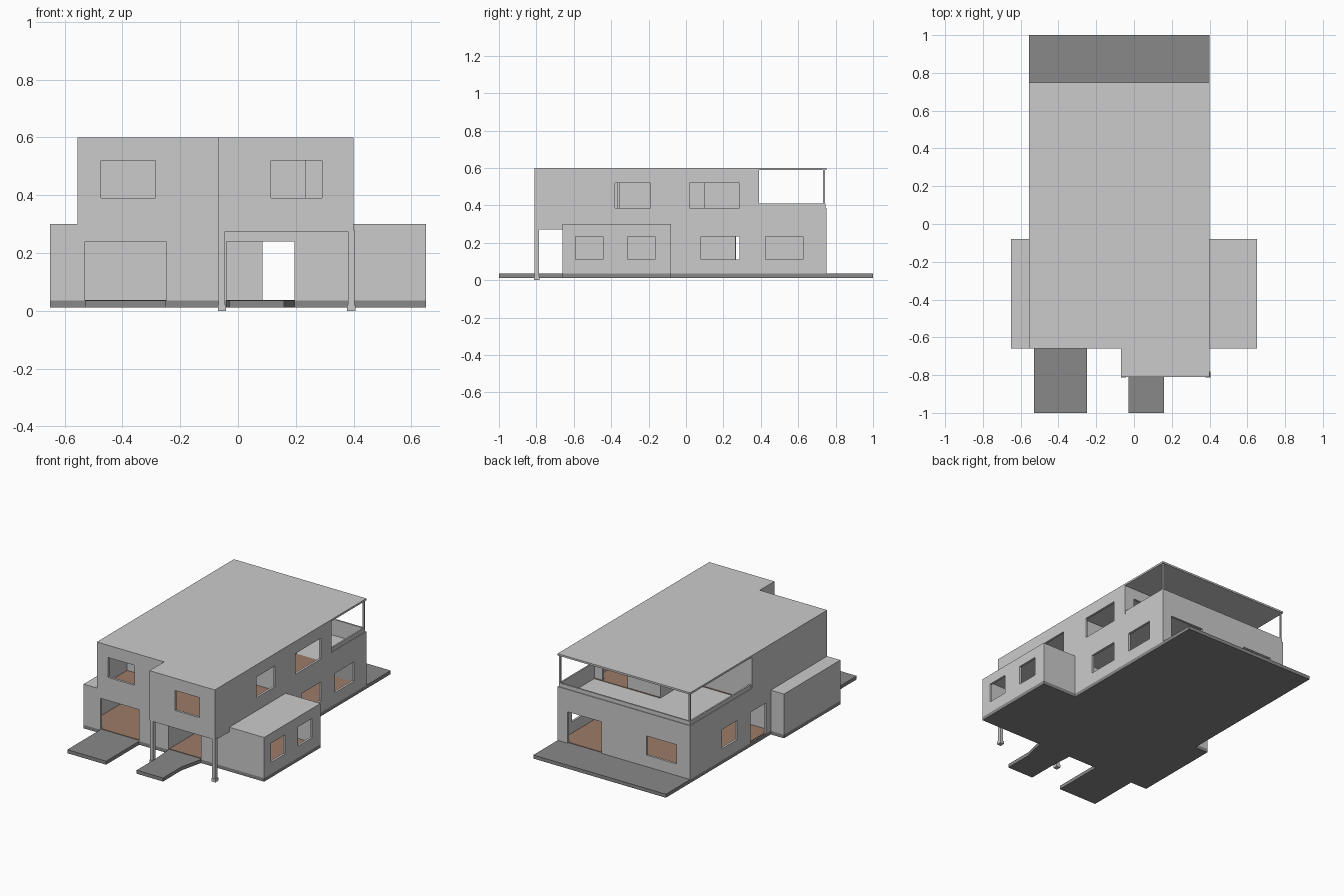
import bpy, bmesh
from mathutils import Vector

if "Cube" in bpy.data.objects:
    bpy.data.objects.remove(bpy.data.objects["Cube"])

T = 0.015                       # wall thickness
G, W, U, R = 0.035, 0.30, 0.305, 0.60   # ground floor, wing top, upper floor, roof top


def material(name, col):
    m = bpy.data.materials.new(name)
    m.diffuse_color = (*col, 1)
    m.use_nodes = True
    m.node_tree.nodes["Principled BSDF"].inputs["Base Color"].default_value = m.diffuse_color
    return m


DARK = material("dark_paving", (0.25, 0.25, 0.25))
BROWN = material("brown_floor", (0.33, 0.2, 0.14))


def finish(name, bm, mat=None):
    bmesh.ops.recalc_face_normals(bm, faces=bm.faces)
    me = bpy.data.meshes.new(name)
    bm.to_mesh(me)
    bm.free()
    ob = bpy.data.objects.new(name, me)
    bpy.context.collection.objects.link(ob)
    if mat:
        me.materials.append(mat)
    return ob


def extrude(bm, vec):
    r = bmesh.ops.extrude_face_region(bm, geom=bm.faces[:])
    vs = [g for g in r["geom"] if isinstance(g, bmesh.types.BMVert)]
    bmesh.ops.translate(bm, verts=vs, vec=vec)


def slab(name, pts, z0, z1, mat=None):
    """Flat plan outline raised from z0 to z1."""
    bm = bmesh.new()
    bm.faces.new([bm.verts.new((x, y, z0)) for x, y in pts])
    extrude(bm, Vector((0, 0, z1 - z0)))
    return finish(name, bm, mat)


def box(name, x0, x1, y0, y1, z0, z1, mat=None):
    return slab(name, [(x0, y0), (x1, y0), (x1, y1), (x0, y1)], z0, z1, mat)


def wall(name, axis, pos, a, b, z0, z1, holes=(), t=T):
    """Upright wall at axis=pos from a to b, with rectangular holes (a, b, z0, z1)."""
    us = sorted({a, b, *[h[0] for h in holes], *[h[1] for h in holes]})
    zs = sorted({z0, z1, *[h[2] for h in holes], *[h[3] for h in holes]})
    bm = bmesh.new()
    verts = {}

    def vert(u, z):
        if (u, z) not in verts:
            verts[u, z] = bm.verts.new((pos, u, z) if axis == "x" else (u, pos, z))
        return verts[u, z]

    for u0, u1 in zip(us, us[1:]):
        for w0, w1 in zip(zs, zs[1:]):
            cu, cz = (u0 + u1) / 2, (w0 + w1) / 2
            if not any(h[0] < cu < h[1] and h[2] < cz < h[3] for h in holes):
                bm.faces.new([vert(u0, w0), vert(u1, w0), vert(u1, w1), vert(u0, w1)])
    extrude(bm, Vector((t, 0, 0)) if axis == "x" else Vector((0, t, 0)))
    bmesh.ops.dissolve_limit(bm, angle_limit=0.01, verts=bm.verts[:], edges=bm.edges[:])
    return finish(name, bm)


# Ground slab with driveway, flared front path and back terrace
slab("ground_slab", [
    (-0.65, -0.66), (-0.53, -0.66), (-0.53, -1), (-0.25, -1), (-0.25, -0.66),
    (-0.04, -0.66), (-0.03, -0.81), (-0.03, -1), (0.16, -1), (0.16, -0.81),
    (0.195, -0.66), (0.65, -0.66), (0.65, -0.08), (0.40, -0.08), (0.40, 1),
    (-0.555, 1), (-0.555, -0.08), (-0.65, -0.08)], 0.012, G, DARK)

# Brown ground floor
slab("ground_floor", [
    (-0.64, -0.65), (0.64, -0.65), (0.64, -0.09), (0.39, -0.09),
    (0.39, 0.74), (-0.545, 0.74), (-0.545, -0.09), (-0.64, -0.09)], G - 0.002, G + 0.003, BROWN)

# Upper floor, brown indoors and grey on the balcony
slab("upper_floor_slab", [
    (-0.55, -0.655), (-0.065, -0.655), (-0.065, -0.805), (0.395, -0.805),
    (0.395, 0.745), (-0.55, 0.745)], 0.277, U)
slab("upper_floor_finish", [
    (-0.54, -0.645), (-0.055, -0.645), (-0.055, -0.795), (0.385, -0.795),
    (0.385, 0.395), (-0.085, 0.395), (-0.085, 0.12), (-0.54, 0.12)], U - 0.002, U + 0.003, BROWN)

# Main roof
slab("main_roof", [
    (-0.555, -0.66), (-0.07, -0.66), (-0.07, -0.81), (0.40, -0.81),
    (0.40, 0.75), (-0.555, 0.75)], 0.588, R)

# Front walls
wall("front_lower_wall", "y", -0.66, -0.65, 0.65, G, W,
     [(-0.53, -0.25, G, 0.24), (-0.04, 0.195, G, 0.24)])
wall("front_upper_wall", "y", -0.66, -0.555, -0.055, W, R, [(-0.475, -0.285, 0.39, 0.52)])
wall("front_bay_wall", "y", -0.81, -0.07, 0.40, 0.275, R, [(0.115, 0.29, 0.39, 0.52)])
wall("front_bay_side", "x", -0.07, -0.81, -0.66, 0.275, R)

# Main side walls
wall("right_wall", "x", 0.40, -0.81, 0.75, G, R, [
    (-0.81, -0.66, G, 0.27), (-0.66, -0.08, G, W), (0.39, 0.75, 0.385, R),
    (-0.38, -0.19, 0.385, 0.52), (0.02, 0.285, 0.385, 0.52),
    (0.08, 0.285, 0.11, 0.235), (0.425, 0.625, 0.11, 0.235)], -T)
wall("left_wall", "x", -0.555, -0.66, 0.75, G, R, [
    (-0.66, -0.08, G, W), (0.115, 0.75, 0.385, R),
    (0.267, 0.42, 0.11, 0.235), (-0.03, 0.13, G, 0.235)])

# Back wall with garden door and window
wall("back_wall", "y", 0.75, -0.555, 0.40, G, 0.385,
     [(0.085, 0.33, G, 0.24), (-0.455, -0.24, 0.11, 0.235)], -T)

# Side wings
wall("right_wing_wall", "x", 0.65, -0.66, -0.08, G, W,
     [(-0.59, -0.445, 0.11, 0.235), (-0.31, -0.165, 0.11, 0.235)], -T)
wall("left_wing_wall", "x", -0.65, -0.66, -0.08, G, W)
wall("right_wing_back", "y", -0.08, 0.195, 0.65, G, W, t=-T)
wall("left_wing_back", "y", -0.08, -0.65, -0.05, G, W, t=-T)
box("right_wing_roof", 0.395, 0.65, -0.66, -0.08, 0.288, W)
box("left_wing_roof", -0.65, -0.55, -0.66, -0.08, 0.288, W)

# Indoor partitions
wall("hall_left_partition", "x", -0.055, -0.65, 0.265, G, 0.28)
wall("hall_right_partition", "x", 0.195, -0.65, -0.08, G, 0.28)
wall("upper_cross_partition", "y", -0.10, -0.54, 0.385, U, 0.59)
wall("upper_front_partition", "y", -0.37, -0.54, 0.235, U, 0.59)

# Recessed L-shaped balcony walls
wall("balcony_right_wall", "y", 0.39, -0.09, 0.39, U, 0.59, [(0.147, 0.327, U, 0.52)], -T)
wall("balcony_side_wall", "x", -0.09, 0.10, 0.39, U, 0.59)
wall("balcony_left_wall", "y", 0.115, -0.545, -0.075, U, 0.59, t=-T)

# Balcony rail and roof posts
box("back_rail", -0.55, 0.395, 0.735, 0.745, 0.38, 0.41)
box("left_rail", -0.55, -0.54, 0.11, 0.745, 0.38, 0.41)
box("right_rail", 0.385, 0.395, 0.385, 0.745, 0.38, 0.41)
for side, x in (("left", -0.55), ("right", 0.385)):
    box(side + "_balcony_post", x, x + 0.01, 0.733, 0.743, 0.40, 0.59)

# Porch columns on small plinths
for side, x in (("left", -0.055), ("right", 0.393)):
    box(side + "_porch_column", x - 0.012, x + 0.010, -0.81, -0.785, 0, 0.28)
    box(side + "_column_plinth", x - 0.015, x + 0.013, -0.813, -0.782, 0, 0.02)
